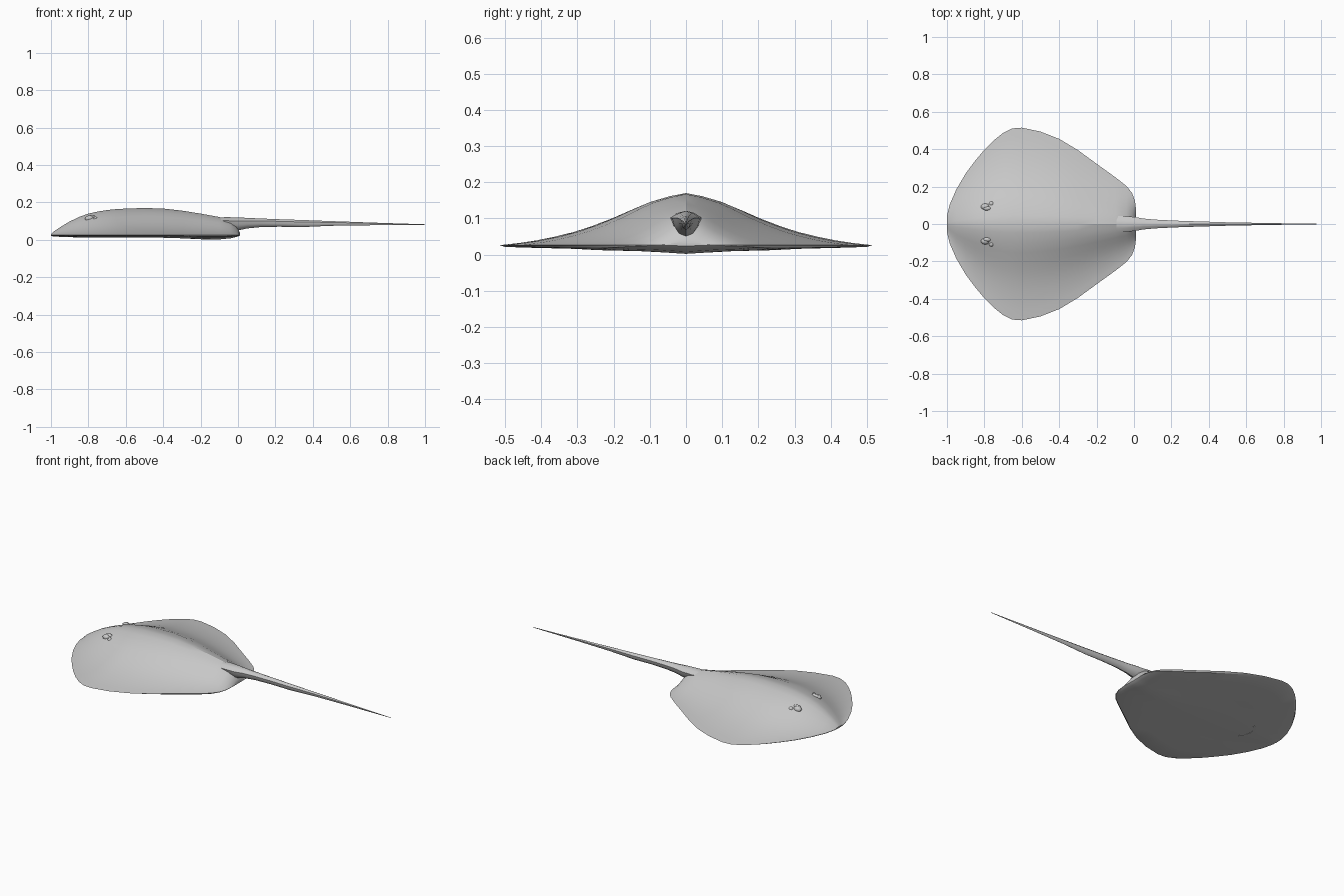
import bpy, bmesh, math

skin = bpy.data.materials.new("grey skin")
skin.diffuse_color = (0.58, 0.58, 0.58, 1)


def finish(name, bm, angle=30):
    bmesh.ops.recalc_face_normals(bm, faces=bm.faces)
    me = bpy.data.meshes.new(name)
    bm.to_mesh(me)
    bm.free()
    ob = bpy.data.objects.new(name, me)
    bpy.context.collection.objects.link(ob)
    me.materials.append(skin)
    bpy.ops.object.select_all(action='DESELECT')
    ob.select_set(True)
    bpy.context.view_layer.objects.active = ob
    bpy.ops.object.shade_smooth_by_angle(angle=math.radians(angle))
    return ob


def loft(name, rings, angle=30):
    """Skin a row of closed rings and cap both ends."""
    bm = bmesh.new()
    rows = [[bm.verts.new(p) for p in ring] for ring in rings]
    n = len(rows[0])
    for a, b in zip(rows, rows[1:]):
        for i in range(n):
            j = (i + 1) % n
            bm.faces.new((a[i], a[j], b[j], b[i]))
    bm.faces.new(rows[0])
    bm.faces.new(rows[-1])
    return finish(name, bm, angle)


# Body disc: x, half width, ridge height, belly height
stations = [
    (-1.0, 0.045, 0.030, 0.020), (-0.985, 0.105, 0.044, 0.018),
    (-0.95, 0.185, 0.068, 0.016), (-0.90, 0.270, 0.098, 0.014),
    (-0.85, 0.337, 0.122, 0.013), (-0.80, 0.397, 0.140, 0.012),
    (-0.75, 0.447, 0.151, 0.012), (-0.70, 0.487, 0.159, 0.012),
    (-0.65, 0.511, 0.164, 0.012), (-0.60, 0.515, 0.167, 0.012),
    (-0.50, 0.494, 0.170, 0.012), (-0.40, 0.455, 0.167, 0.011),
    (-0.30, 0.395, 0.156, 0.008), (-0.20, 0.322, 0.140, 0.003),
    (-0.10, 0.250, 0.122, 0.002), (-0.04, 0.203, 0.100, 0.008),
    (-0.01, 0.165, 0.075, 0.015), (0.005, 0.125, 0.050, 0.020),
    (0.01, 0.085, 0.036, 0.024)]
# Share of the half width, share of the ridge height
back = [(0, 1), (.09, .94), (.2, .83), (.3, .68), (.4, .52), (.5, .38),
        (.6, .26), (.7, .17), (.8, .095), (.9, .04), (1, 0)]
belly = [(.97, .35), (.75, .6), (.4, .72), (.15, .9), (0, 1)]
RIM = 0.026


def body_ring(x, w, top, low):
    half = [(w * t, RIM + (top - RIM) * k) for t, k in back]
    half += [(w * t, RIM + (low - RIM) * k) for t, k in belly]
    ring = half + [(-y, z) for y, z in reversed(half[1:-1])]
    return [(x, y, z) for y, z in ring]


loft("body_disc", [body_ring(*s) for s in stations], 25)

# Whip tail with a flared root: x, half width, bottom, top
tail = [(-0.13, 0.040, 0.080, 0.116), (-0.07, 0.043, 0.055, 0.121),
        (0.0, 0.038, 0.050, 0.120), (0.05, 0.029, 0.061, 0.117),
        (0.12, 0.023, 0.068, 0.114), (0.22, 0.018, 0.070, 0.110),
        (0.34, 0.014, 0.068, 0.106), (0.50, 0.009, 0.075, 0.100),
        (0.72, 0.005, 0.078, 0.092), (1.0, 0.001, 0.080, 0.083)]
section = [(0, 1), (.5, .92), (1, .72), (.85, .4), (.5, .12), (0, 0)]
section += [(-a, b) for a, b in reversed(section[1:-1])]
loft("tail", [[(x, w * a, lo + (hi - lo) * b) for a, b in section]
              for x, w, lo, hi in tail], 40)


def bump(name, loc, size, seg=10, rings=6):
    bm = bmesh.new()
    bmesh.ops.create_uvsphere(bm, u_segments=seg, v_segments=rings, radius=1)
    for v in bm.verts:
        v.co = [c * s + o for c, s, o in zip(v.co, size, loc)]
    finish(name, bm, 40)


# Eyes with the small lids and breathing bumps behind them
for side, tag in ((1, "left"), (-1, "right")):
    bump("eye_" + tag, (-0.795, side * 0.092, 0.113), (0.024, 0.018, 0.017))
    bump("eyelid_" + tag, (-0.785, side * 0.083, 0.121), (0.024, 0.012, 0.012))
    bump("spiracle_" + tag, (-0.762, side * 0.108, 0.112), (0.014, 0.014, 0.012), 8, 5)

# Mouth: shallow curved lip under the head
arc = [math.radians(a) for a in range(-70, 71, 20)]
lip = []
for a in arc:
    c, s = math.cos(a), math.sin(a)
    lip.append([(-0.77 - r * c, r * s * 1.3, z)
                for r, z in ((.045, .018), (.045, .0115), (.055, .0115), (.055, .018))])
loft("mouth_lip", lip)
